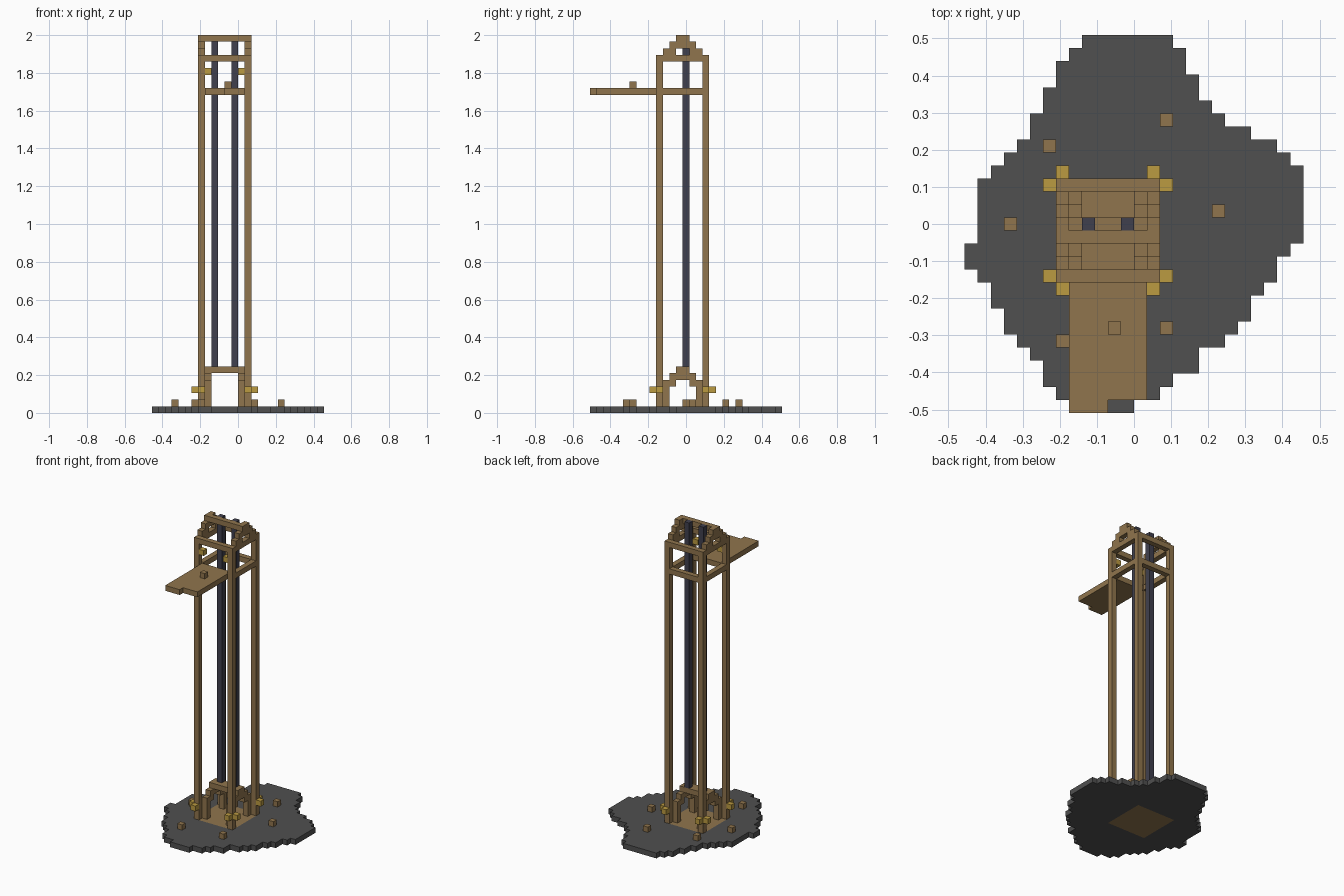
import bpy, bmesh

cube = bpy.data.objects.get("Cube")
if cube:
    bpy.data.objects.remove(cube)

U = 2 / 57            # size of one block
NX, NY = 26, 29       # footprint in blocks


def material(name, rgb):
    m = bpy.data.materials.new(name)
    m.use_nodes = True
    col = (*rgb, 1)
    m.diffuse_color = col
    m.node_tree.nodes["Principled BSDF"].inputs["Base Color"].default_value = col
    return m


WOOD = material("brown wood", (.28, .178, .074))
STONE = material("dark grey stone", (.08, .08, .08))
IRON = material("blue grey iron", (.051, .051, .076))
LAMP = material("yellow lamp", (.5, .325, .053))


def point(i, j, k):
    return ((i - NX / 2) * U, (j - NY / 2) * U, k * U)


def finish(bm, name, *mats):
    bmesh.ops.recalc_face_normals(bm, faces=bm.faces)
    me = bpy.data.meshes.new(name)
    bm.to_mesh(me)
    bm.free()
    for m in mats:
        me.materials.append(m)
    ob = bpy.data.objects.new(name, me)
    bpy.context.collection.objects.link(ob)
    return ob


def blocks(name, mat, *boxes):
    """Boxes given as inclusive block ranges: i, j, k, each a number or a pair."""
    bm = bmesh.new()
    for box in boxes:
        lo, hi = zip(*[r if isinstance(r, tuple) else (r, r) for r in box])
        a, b = point(*lo), point(*(h + 1 for h in hi))
        for v in bmesh.ops.create_cube(bm, size=1)["verts"]:
            v.co = [b[n] if v.co[n] > 0 else a[n] for n in range(3)]
    return finish(bm, name, mat)


L, R, F, B = 7, 14, 10, 17      # post columns: sides, front and back
FLOOR, CEILING, TOP = 1, 53, 56

# Ragged stone ground with a wooden floor patch, one row of blocks at a time
left = [9, 8, 7, 7, 6, 6, 5, 5, 4, 3, 2, 1, 1, 1, 1, 1, 0, 0, 1, 2, 2, 3, 3, 4, 5, 6, 6, 7, 9]
right = [16, 17, 17, 18, 18, 19, 20, 22, 24, 25, 26, 26, 26, 26, 26, 26, 25, 24, 24,
         23, 22, 22, 21, 20, 18, 18, 16, 15, 13]
bm = bmesh.new()
for row, (a, b) in enumerate(zip(left, right)):
    j = NY - 1 - row
    for i in range(a, b):
        quad = [(i, j), (i + 1, j), (i + 1, j + 1), (i, j + 1)]
        f = bm.faces.new([bm.verts.new(point(x, y, 0)) for x, y in quad])
        f.material_index = int(L <= i <= R and F <= j <= B)
bmesh.ops.remove_doubles(bm, verts=bm.verts, dist=U / 10)
ext = bmesh.ops.extrude_face_region(bm, geom=bm.faces[:], use_keep_orig=True)
for v in ext["geom"]:
    if isinstance(v, bmesh.types.BMVert):
        v.co.z += U
for f in bm.faces:              # rim stays stone
    if abs(f.normal.z) < .5 and f.calc_center_median().z > U / 4 and \
            len({round(v.co.z, 4) for v in f.verts}) > 1:
        f.material_index = 0
finish(bm, "ground", STONE, WOOD)

# Corner posts
for side, i in (("right", L), ("left", R)):
    for end, j in (("front", F), ("back", B)):
        blocks(f"{end}_{side}_post", WOOD, (i, j, (FLOOR, CEILING - 1)))

# Horizontal rings of beams between the posts
blocks("upper_ring", WOOD,
       *[((L, R), j, CEILING) for j in (F, B)],
       *[(i, (F + 1, B - 1), CEILING) for i in (L, R)])
blocks("lower_ring", WOOD,
       *[((L + 1, R - 1), j, 48) for j in (F, B)],
       *[(i, (F + 1, B - 1), 48) for i in (L, R)])


# Stepped gables: two short arms, a tie and a cap
def gable(i, k):
    return [(i, (11, 12), k), (i, (15, 16), k), (i, (12, 15), k + 1), (i, (13, 14), k + 2)]


for side, i in (("right", L), ("left", R)):
    blocks(f"roof_gable_{side}", WOOD, *gable(i, CEILING + 1))
blocks("roof_beam", WOOD, ((L + 1, R - 1), 13, TOP))

for side, i in (("right", L + 1), ("left", R - 1)):
    blocks(f"base_gable_{side}", WOOD, *gable(i, 4),
           *[(i, j, (FLOOR, 3)) for j in (F + 1, B - 1)])
blocks("base_beam", WOOD, ((L + 2, R - 2), (13, 14), 6))

# Iron guide rails
for side, i in (("right", 9), ("left", 12)):
    blocks(f"guide_rail_{side}", IRON, (i, 14, (7, TOP)))

# Platform with a notched front edge and a single block on it
blocks("platform", WOOD, ((8, 13), (1, F - 1), 48), ((8, 10), 0, 48))
blocks("platform_block", WOOD, (11, 6, 49))

# Lamps: outside every post at the base, inside the front posts at the top
for i, out in ((L, -1), (R, 1)):
    for j, away in ((F, -1), (B, 1)):
        blocks("base_lamps", LAMP, (i + out, j, 3), (i, j + away, 3))
    blocks("top_lamp", LAMP, (i - out, F, 51))

# Loose blocks on the ground
for i, j in ((15, 22), (6, 20), (3, 14), (19, 15), (15, 6), (7, 5)):
    blocks("ground_block", WOOD, (i, j, FLOOR))
